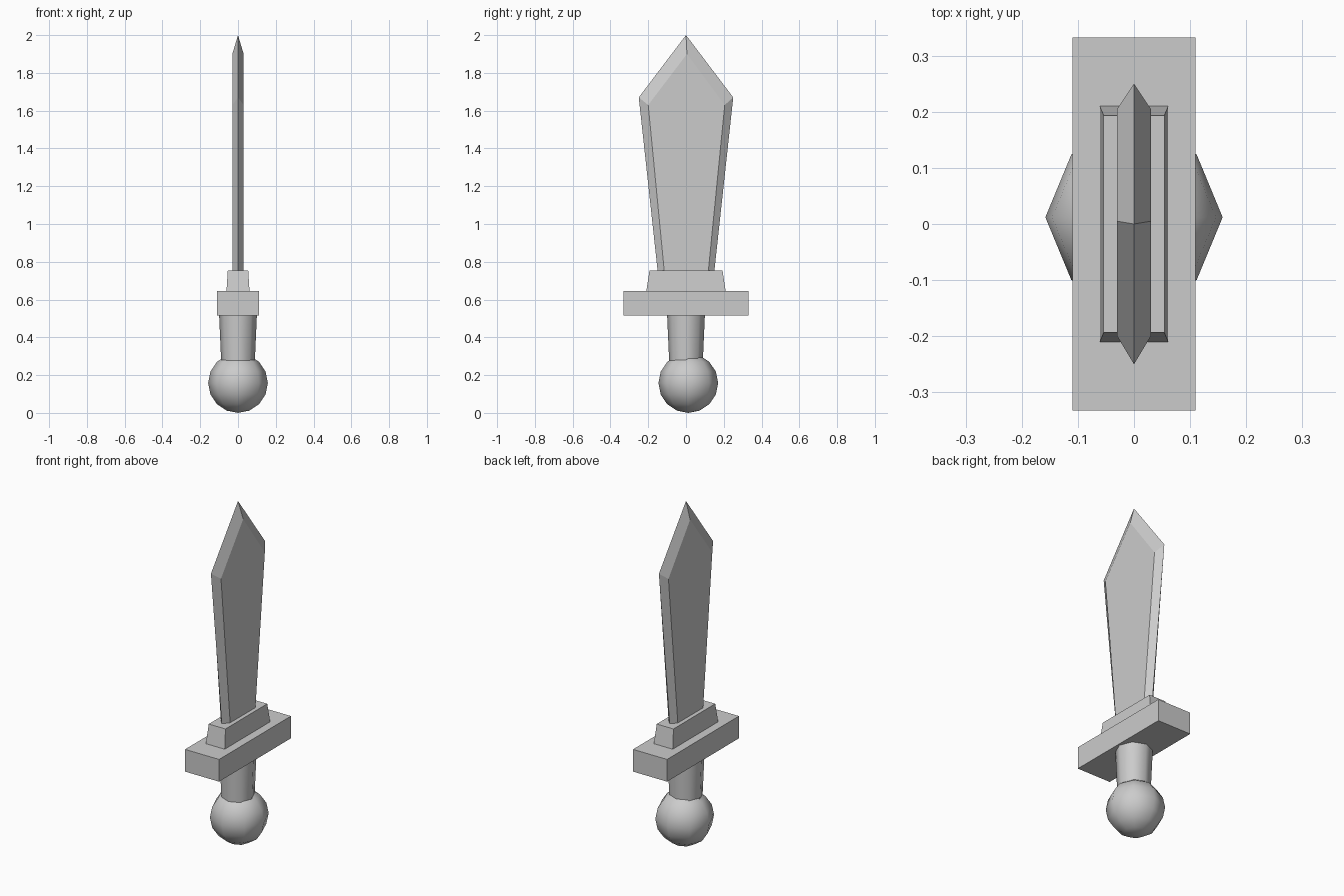
import bpy, bmesh
from math import radians

if "Cube" in bpy.data.objects:
    bpy.data.objects.remove(bpy.data.objects["Cube"])


def obj_from_bmesh(name, bm):
    bmesh.ops.recalc_face_normals(bm, faces=bm.faces[:])
    mesh = bpy.data.meshes.new(name)
    bm.to_mesh(mesh)
    bm.free()
    obj = bpy.data.objects.new(name, mesh)
    bpy.context.collection.objects.link(obj)
    return obj


def tapered_box(name, bottom, top, z0, z1):
    """Box given by half sizes (x, y) at the bottom and the top."""
    bm = bmesh.new()
    bmesh.ops.create_cube(bm, size=2)
    for v in bm.verts:
        hx, hy = top if v.co.z > 0 else bottom
        v.co = (v.co.x * hx, v.co.y * hy, z1 if v.co.z > 0 else z0)
    return obj_from_bmesh(name, bm)


def smooth(obj, angle):
    bpy.ops.object.select_all(action='DESELECT')
    obj.select_set(True)
    bpy.context.view_layer.objects.active = obj
    bpy.ops.object.shade_smooth_by_angle(angle=radians(angle))


# Pommel: eight-sided ball, slightly off centre
bpy.ops.mesh.primitive_uv_sphere_add(segments=8, ring_count=8, radius=0.158,
                                     location=(0, 0.012, 0.158))
pommel = bpy.context.object
pommel.name = "pommel"
smooth(pommel, 60)

# Grip: tapered eight-sided cylinder sunk into the pommel and guard
bpy.ops.mesh.primitive_cone_add(vertices=8, radius1=0.086, radius2=0.1,
                                depth=0.32, location=(0, 0, 0.36))
grip = bpy.context.object
grip.name = "grip"
smooth(grip, 60)

# Cross guard and the collar above it
tapered_box("guard", (0.11, 0.332), (0.11, 0.332), 0.515, 0.645)
tapered_box("collar", (0.061, 0.21), (0.054, 0.193), 0.645, 0.755)

# Blade: cutting edge outline on the centre plane, flats on both sides
edge = [(-0.15, 0.75), (-0.25, 1.67), (0, 2.0), (0.25, 1.67), (0.15, 0.75)]
flat = [(-0.115, 0.75), (-0.2, 1.63), (0.005, 1.9), (0.205, 1.63), (0.118, 0.75)]
bm = bmesh.new()
rim = [bm.verts.new((0, y, z)) for y, z in edge]
for side in (-0.03, 0.03):
    face = [bm.verts.new((side, y, z)) for y, z in flat]
    bm.faces.new(face)
    for i in range(5):
        j = (i + 1) % 5
        bm.faces.new((rim[i], rim[j], face[j], face[i]))
obj_from_bmesh("blade", bm)
